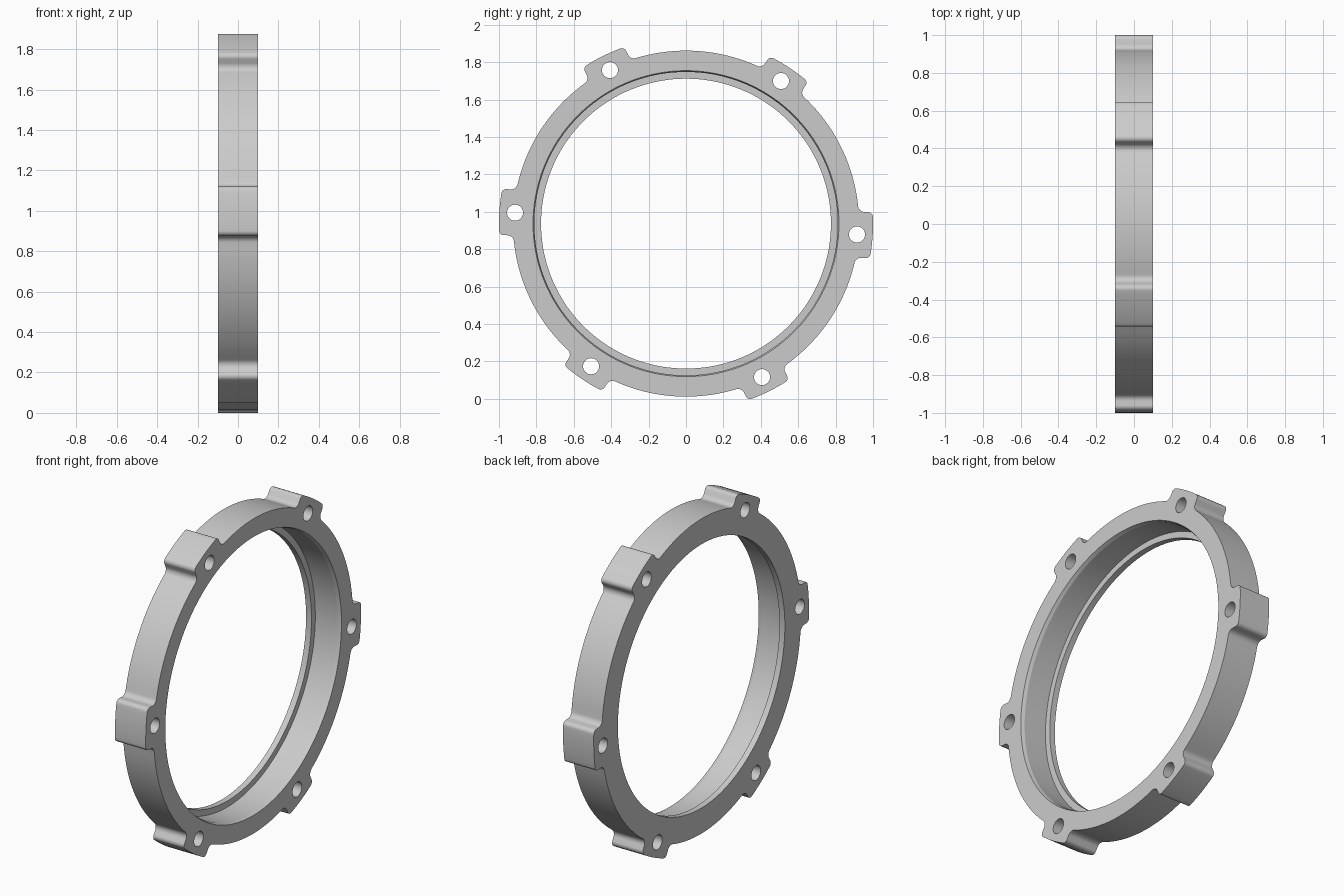
import bpy, bmesh
from math import sin, cos, pi, radians, sqrt, atan2, asin
from mathutils import Vector

cube = bpy.data.objects.get("Cube")
if cube:
    bpy.data.objects.remove(cube, do_unlink=True)

HALF = 0.1            # half thickness along x
CENTRE_Z = 0.937
RING_R, LUG_R = 0.925, 1.0
LUG_HALF = 0.123      # half width of a lug
ROUND, FILLET = 0.025, 0.035
HOLE_AT, HOLE_R = 0.916, 0.043
LUG_ANGLES = [radians(-3.65 + 60 * i) for i in range(6)]


def arc(centre, r, a0, a1, n):
    return [Vector((centre[0] + r * cos(a0 + (a1 - a0) * i / n),
                    centre[1] + r * sin(a0 + (a1 - a0) * i / n)))
            for i in range(n + 1)]


def lug_half():
    """Upper half of one lug, from its outer middle down to the ring."""
    v = LUG_HALF - ROUND
    corner = (sqrt((LUG_R - ROUND) ** 2 - v * v), v)
    tip = atan2(corner[1], corner[0])
    w = LUG_HALF + FILLET
    root = (sqrt((RING_R + FILLET) ** 2 - w * w), w)
    base = atan2(root[1], root[0])
    pts = arc((0, 0), LUG_R, 0, tip, 5)
    pts += arc(corner, ROUND, tip, pi / 2, 8)[1:]
    pts += arc(root, FILLET, -pi / 2, base - pi, 8)
    return pts, base


def outline():
    """Closed outer edge: six lugs joined by ring arcs."""
    half, base = lug_half()
    lower = [Vector((p.x, -p.y)) for p in reversed(half[1:])]
    gap = arc((0, 0), RING_R, base, pi / 3 - base, 20)[1:-1]
    sector = lower + half + gap
    pts = []
    for a in LUG_ANGLES:
        pts += [Vector((p.x * cos(a) - p.y * sin(a),
                        p.x * sin(a) + p.y * cos(a))) for p in sector]
    return pts


def circle(centre, r, n):
    return arc(centre, r, 0, 2 * pi, n)[:-1]


bm = bmesh.new()
caps = {-1: [], 1: []}


def wall(loops):
    """Skin a stack of (x, points) loops; its end edges bound the caps."""
    rings = [[bm.verts.new((x, p.x, p.y + CENTRE_Z)) for p in pts]
             for x, pts in loops]
    n = len(rings[0])
    for a, b in zip(rings, rings[1:]):
        for i in range(n):
            j = (i + 1) % n
            bm.faces.new((a[i], a[j], b[j], b[i]))
    for side, ring in ((-1, rings[0]), (1, rings[-1])):
        caps[side] += [bm.edges.get((ring[i], ring[(i + 1) % n]))
                       for i in range(n)]


# Outer wall
edge = outline()
wall([(-HALF, edge), (HALF, edge)])

# Stepped bore: retaining lip, counterbore, slight chamfer at the mouth
bore = [(-HALF, 0.775), (-0.065, 0.775), (-0.065, 0.811),
        (0.08, 0.811), (HALF, 0.818)]
wall([(x, circle((0, 0), r, 144)) for x, r in bore])

# Bolt holes
for a in LUG_ANGLES:
    hole = circle((HOLE_AT * cos(a), HOLE_AT * sin(a)), HOLE_R, 32)
    wall([(-HALF, hole), (HALF, hole)])

# Flat end faces
for side, edges in caps.items():
    bmesh.ops.triangle_fill(bm, edges=edges, use_beauty=True,
                            use_dissolve=False, normal=(side, 0, 0))
bmesh.ops.recalc_face_normals(bm, faces=bm.faces[:])

mesh = bpy.data.meshes.new("flange_ring")
bm.to_mesh(mesh)
bm.free()
ring = bpy.data.objects.new("flange_ring", mesh)
bpy.context.collection.objects.link(ring)

# Grey metal
colour = (0.6, 0.6, 0.6, 1)
mat = bpy.data.materials.new("plain_grey")
mat.use_nodes = True
mat.diffuse_color = colour
mat.node_tree.nodes["Principled BSDF"].inputs["Base Color"].default_value = colour
mesh.materials.append(mat)

bpy.ops.object.select_all(action='DESELECT')
ring.select_set(True)
bpy.context.view_layer.objects.active = ring
bpy.ops.object.shade_smooth_by_angle(angle=radians(17))
